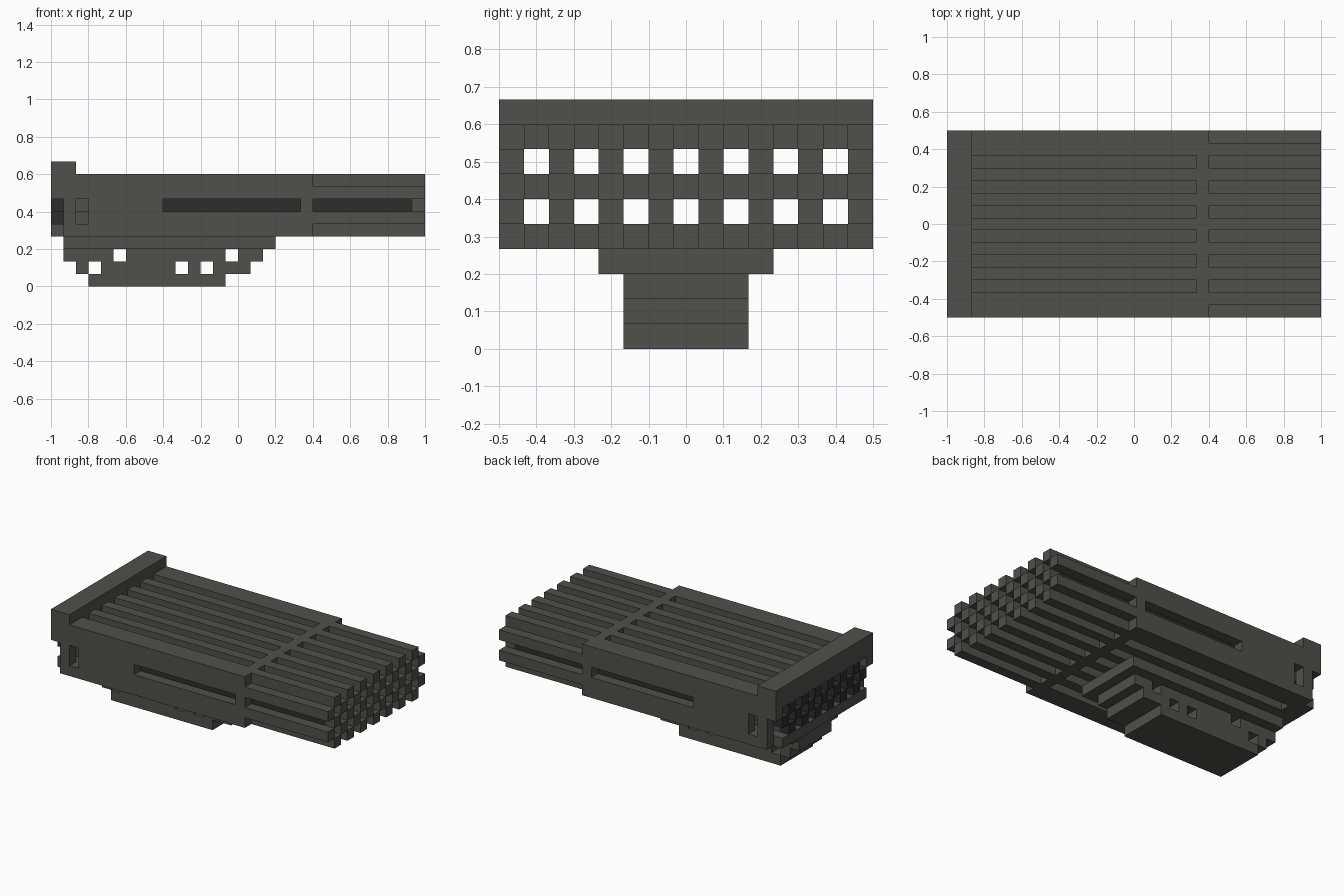
import bpy
import bmesh
from mathutils import Matrix, Vector

cube = bpy.data.objects.get("Cube")
if cube:
    bpy.data.objects.remove(cube, do_unlink=True)

U = 2 / 30  # size of one grid cell


def material(name, color):
    m = bpy.data.materials.new(name)
    m.use_nodes = True
    m.diffuse_color = (*color, 1)
    b = next(n for n in m.node_tree.nodes if n.type == 'BSDF_PRINCIPLED')
    b.inputs["Base Color"].default_value = (*color, 1)
    b.inputs["Roughness"].default_value = 0.8
    return m


GREY = material("warm grey", (0.080, 0.080, 0.070))
DARK = material("charcoal", (0.027, 0.027, 0.027))


def part(name, boxes, mat=GREY):
    """Boxes are (x0, x1, y0, y1, z0, z1) in grid cells."""
    bm = bmesh.new()
    for x0, x1, y0, y1, z0, z1 in boxes:
        mid = Vector(((x0 + x1) / 2 - 15, (y0 + y1) / 2 - 7.5, (z0 + z1) / 2)) * U
        size = Vector((x1 - x0, y1 - y0, z1 - z0)) * U
        bmesh.ops.create_cube(bm, size=1, matrix=Matrix.Translation(mid) @ Matrix.Diagonal((*size, 1)))
    me = bpy.data.meshes.new(name)
    bm.to_mesh(me)
    bm.free()
    me.materials.append(mat)
    ob = bpy.data.objects.new(name, me)
    bpy.context.collection.objects.link(ob)
    return ob


ODD, EVEN, INNER = range(1, 15, 2), range(0, 15, 2), range(2, 13, 2)

# Side walls with a long slot and a small window each
for name, y in (("right_wall", 0), ("left_wall", 14)):
    part(name, [(x0, x1, y, y + 1, z0, z1) for x0, x1, z0, z1 in (
        (1, 2, 4, 9), (2, 3, 4, 5), (2, 3, 7, 9), (3, 9, 4, 9),
        (9, 20, 4, 6), (9, 20, 7, 9), (20, 21, 4, 9))])

# Outer rods, top and bottom, on the odd rows
for name, z in (("top_rods", 8), ("bottom_rods", 4)):
    part(name, [(2, 30, y, y + 1, z, z + 1) for y in ODD])

# Staggered rods on the even rows; the outermost ones start at the walls' end
for name, z in (("upper_rods", 7), ("lower_rods", 5)):
    part(name, [(21 if y in (0, 14) else 1, 30, y, y + 1, z, z + 1) for y in EVEN])

# Dark core rods with grey tips
part("core_rods", [(x0, x1, y, y + 1, 6, 7) for y in ODD for x0, x1 in ((3, 20), (21, 29))], DARK)
part("core_rod_tips", [(x0, x1, y, y + 1, 6, 7) for y in ODD for x0, x1 in ((1, 3), (29, 30))])

# Cross bars tying the rods together
part("middle_cross_bars", [(20, 21, 1, 14, z, z + 1) for z in (4, 6, 8)])
part("end_cross_bars", [(1, 2, 1, 14, z, z + 1) for z in (4, 6, 8)])

# End frame: raised bar, posts and sill
part("end_bar", [(0, 2, 0, 15, 9, 10), (0, 1, 0, 15, 8, 9)])
part("end_posts", [(0, 1, y, y + 1, 7, 8) for y in (0, 14)])
part("end_sill", [(0, 1, 1, 14, 4, 5)])

# Dark rod ends inside the end frame
part("end_grille", [(0, 1, y, y + 1, 6, 7) for y in ODD]
     + [(0, 1, y, y + 1, z, z + 1) for y in INNER for z in (5, 7)], DARK)


# Stepped keel underneath, with holes running across it
def layer(z, x0, x1, y0, y1, holes=()):
    starts = [x0] + [h + 1 for h in holes]
    ends = list(holes) + [x1]
    return [(a, b, y0, y1, z, z + 1) for a, b in zip(starts, ends)]


part("keel_plate", layer(3, 1, 18, 4, 11))
part("keel_upper_step", layer(2, 1, 17, 5, 10, (5, 14)))
part("keel_lower_step", layer(1, 2, 16, 5, 10, (3, 10, 12)))
part("keel_base", layer(0, 3, 14, 5, 10))
